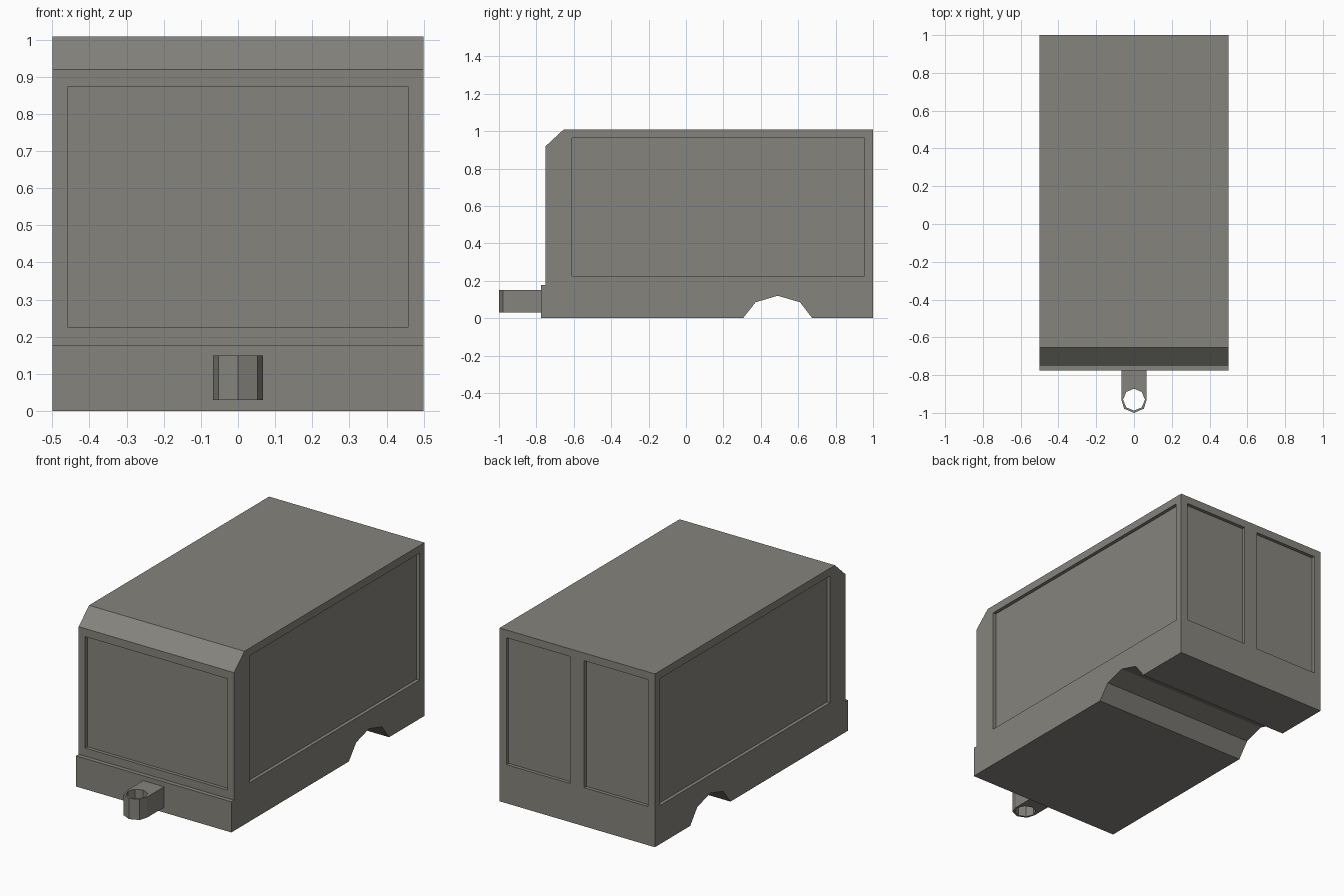
import bpy, bmesh, math

if "Cube" in bpy.data.objects:
    bpy.data.objects.remove(bpy.data.objects["Cube"])

paint = bpy.data.materials.new("warm grey")
paint.diffuse_color = (0.235, 0.23, 0.205, 1)
paint.use_nodes = True
paint.node_tree.nodes["Principled BSDF"].inputs["Base Color"].default_value = paint.diffuse_color


def make_object(name, bm):
    bmesh.ops.recalc_face_normals(bm, faces=bm.faces)
    mesh = bpy.data.meshes.new(name)
    bm.to_mesh(mesh)
    bm.free()
    mesh.materials.append(paint)
    obj = bpy.data.objects.new(name, mesh)
    bpy.context.collection.objects.link(obj)
    return obj


def extrude_loops(name, loops, vec):
    """Fill closed outlines (holes allowed) and extrude them along vec."""
    bm = bmesh.new()
    edges = []
    for pts in loops:
        vs = [bm.verts.new(p) for p in pts]
        edges += [bm.edges.new((vs[i - 1], vs[i])) for i in range(len(vs))]
    bmesh.ops.triangle_fill(bm, edges=edges, use_beauty=True)
    res = bmesh.ops.extrude_face_region(bm, geom=bm.faces[:], use_keep_orig=True)
    top = [g for g in res["geom"] if isinstance(g, bmesh.types.BMVert)]
    bmesh.ops.translate(bm, verts=top, vec=vec)
    bmesh.ops.dissolve_limit(bm, angle_limit=0.01, verts=bm.verts[:], edges=bm.edges[:])
    return make_object(name, bm)


def add_box(bm, lo, hi):
    vs = bmesh.ops.create_cube(bm, size=1)["verts"]
    for v in vs:
        v.co = [(a + b) / 2 + c * (b - a) for a, b, c in zip(lo, hi, v.co)]


# Body: side profile with front bumper ledge, roof chamfer and wheel arch
profile = [(-0.775, 0), (-0.775, 0.178), (-0.75, 0.178), (-0.75, 0.92),
           (-0.655, 1.008), (1, 1.008), (1, 0), (0.675, 0),
           (0.61, 0.085), (0.49, 0.12), (0.372, 0.085), (0.305, 0)]
body = extrude_loops("trailer_body", [[(-0.5, y, z) for y, z in profile]], (1, 0, 0))

# Recessed panels: front, both sides, two rear doors
D = 0.02
bm = bmesh.new()
add_box(bm, (-0.458, -0.9, 0.225), (0.458, -0.75 + D, 0.873))
for s in (-1, 1):
    x = sorted((s * (0.5 - D), s * 0.6))
    add_box(bm, (x[0], -0.61, 0.225), (x[1], 0.955, 0.963))
    x = sorted((s * 0.045, s * 0.455))
    add_box(bm, (x[0], 1 - D, 0.225), (x[1], 1.1, 0.963))
cutter = make_object("panel_cutter", bm)
cutter.hide_render = True
cutter.hide_set(True)
mod = body.modifiers.new("panels", "BOOLEAN")
mod.operation = "DIFFERENCE"
mod.solver = "EXACT"
mod.object = cutter
bpy.context.view_layer.objects.active = body
bpy.ops.object.modifier_apply(modifier=mod.name)
bpy.data.objects.remove(cutter)

# Tow hitch: bar with rounded eye and octagonal hole
right = [(0.067, -0.775), (0.067, -0.93), (0.052, -0.978)]
outline = right + [(0, -1)] + [(-x, y) for x, y in reversed(right)]
hole = [(0.058 * math.sin(i * math.pi / 4), -0.93 + 0.058 * math.cos(i * math.pi / 4))
        for i in range(8)]
extrude_loops("tow_hitch", [[(x, y, 0.03) for x, y in loop] for loop in (outline, hole)],
              (0, 0, 0.12))
